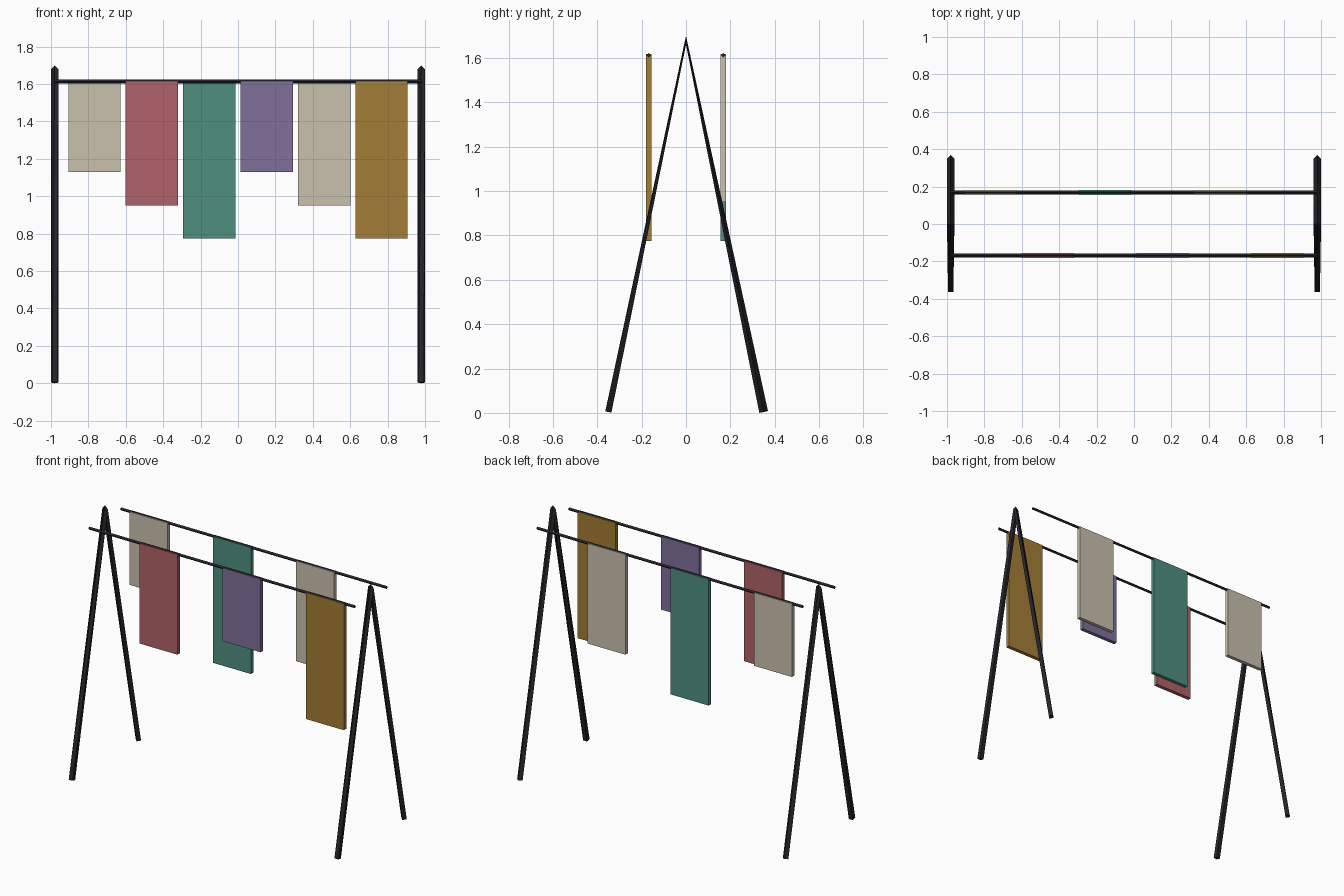
import bpy, bmesh, math
from mathutils import Vector

cube = bpy.data.objects.get("Cube")
if cube:
    bpy.data.objects.remove(cube)


def material(name, rgb):
    """Flat material from display-space 0-255 values, stored as linear."""
    lin = [((c / 255 + 0.055) / 1.055) ** 2.4 for c in rgb]
    m = bpy.data.materials.new(name)
    m.use_nodes = True
    m.diffuse_color = (*lin, 1)
    bsdf = next(n for n in m.node_tree.nodes if n.type == 'BSDF_PRINCIPLED')
    bsdf.inputs["Base Color"].default_value = (*lin, 1)
    return m


BLACK = material("black metal", (36, 36, 42))
BEIGE = material("beige cloth", (202, 193, 175))
RED = material("red cloth", (176, 99, 104))
GREEN = material("green cloth", (78, 143, 127))
PURPLE = material("purple cloth", (128, 112, 155))
OCHRE = material("ochre cloth", (164, 125, 54))


def finish(name, bm, mat):
    bmesh.ops.recalc_face_normals(bm, faces=bm.faces)
    mesh = bpy.data.meshes.new(name)
    bm.to_mesh(mesh)
    bm.free()
    mesh.materials.append(mat)
    obj = bpy.data.objects.new(name, mesh)
    bpy.context.collection.objects.link(obj)


def tube(name, stations, side, radius, mat):
    """Four-sided tube through (centre, tangent, twist) stations."""
    bm = bmesh.new()
    rings = []
    for centre, tangent, twist in stations:
        u = Vector(side)
        v = u.cross(Vector(tangent)).normalized()
        angles = [math.radians(twist + 90 * k) for k in range(4)]
        rings.append([bm.verts.new(Vector(centre) + radius * (u * math.cos(a) + v * math.sin(a)))
                      for a in angles])
    for a, b in zip(rings, rings[1:]):
        for k in range(4):
            n = (k + 1) % 4
            bm.faces.new((a[k], a[n], b[n], b[k]))
    bm.faces.new(rings[0])
    bm.faces.new(rings[-1])
    finish(name, bm, mat)


def panel(name, x, y, bottom, mat):
    """Hanging cloth with its top edge on the rail."""
    top, width, depth = 1.617, 0.28, 0.025
    bm = bmesh.new()
    bmesh.ops.create_cube(bm, size=1)
    bmesh.ops.scale(bm, vec=(width, depth, top - bottom), verts=bm.verts)
    bmesh.ops.translate(bm, vec=(x, y, (top + bottom) / 2), verts=bm.verts)
    finish(name, bm, mat)


# A-shaped end frames, each one bent bar from foot to apex to foot
FOOT_Y, FOOT_Z, APEX = 0.35, 0.004, 1.68
for label, x in (("left", 0.98), ("right", -0.98)):
    rise = APEX - FOOT_Z
    tube(label + "_end_frame",
         [((x, -FOOT_Y, FOOT_Z), (0, FOOT_Y, rise), 45),
          ((x, 0, APEX), (0, 1, 0), 0),
          ((x, FOOT_Y, FOOT_Z), (0, FOOT_Y, -rise), 0)],
         (1, 0, 0), 0.02, BLACK)

# Horizontal rails
RAIL_Y = 0.168
for label, y in (("front", -RAIL_Y), ("back", RAIL_Y)):
    tube(label + "_rail",
         [((x, y, 1.613), (1, 0, 0), 0) for x in (-0.98, 0.98)],
         (0, 1, 0), 0.01, BLACK)

# Hanging cloths, alternating between the back and front rails
LONG, MEDIUM, SHORT = 0.775, 0.95, 1.13
cloths = [("beige_short_cloth", BEIGE, SHORT), ("red_cloth", RED, MEDIUM),
          ("green_cloth", GREEN, LONG), ("purple_cloth", PURPLE, SHORT),
          ("beige_medium_cloth", BEIGE, MEDIUM), ("ochre_cloth", OCHRE, LONG)]
for i, (name, mat, bottom) in enumerate(cloths):
    panel(name, (i - 2.5) * 0.307, RAIL_Y if i % 2 == 0 else -RAIL_Y, bottom, mat)
